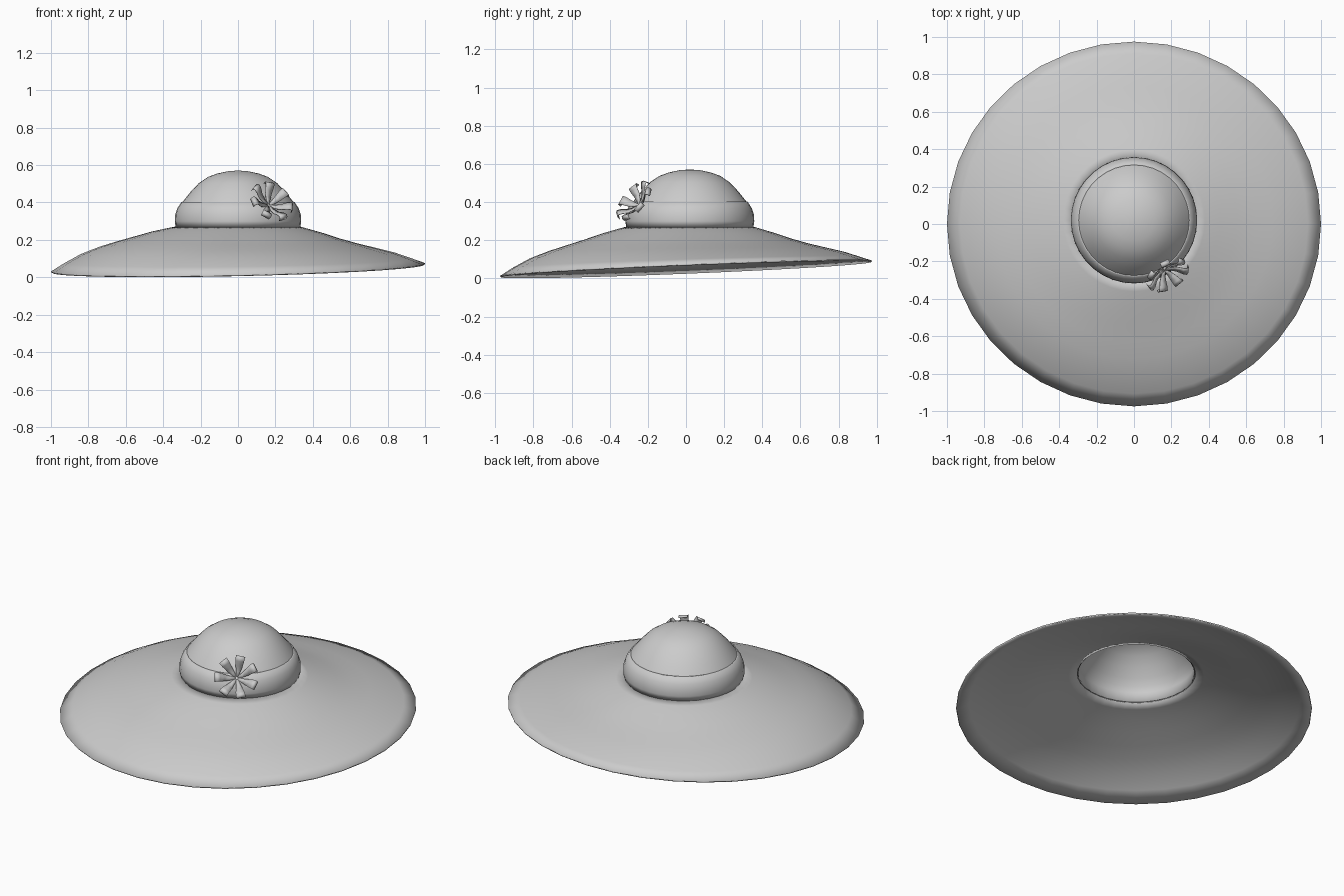
import bpy
import bmesh
import math
from mathutils import Vector, Matrix

SEGMENTS = 36
PETALS = 7
CROWN_Y = 0.02

if "Cube" in bpy.data.objects:
    bpy.data.objects.remove(bpy.data.objects["Cube"], do_unlink=True)


def finish(name, bm, thickness, offset=-1):
    """Turn a bmesh into a smooth object with a thin shell."""
    mesh = bpy.data.meshes.new(name)
    bm.to_mesh(mesh)
    bm.free()
    obj = bpy.data.objects.new(name, mesh)
    bpy.context.collection.objects.link(obj)
    shell = obj.modifiers.new("shell", "SOLIDIFY")
    shell.thickness = thickness
    shell.offset = offset
    bpy.ops.object.select_all(action="DESELECT")
    obj.select_set(True)
    bpy.context.view_layer.objects.active = obj
    bpy.ops.object.shade_smooth_by_angle(angle=math.radians(45))
    return obj


def loft(profile, place):
    """Join rings of points; a zero radius closes the end with a fan."""
    bm = bmesh.new()
    rings = []
    for r, z in profile:
        count = SEGMENTS if r > 0 else 1
        rings.append([bm.verts.new(place(r, z, math.tau * i / SEGMENTS))
                      for i in range(count)])
    for a, b in zip(rings, rings[1:]):
        for i in range(SEGMENTS):
            j = (i + 1) % SEGMENTS
            if len(b) == 1:
                bm.faces.new((a[i], a[j], b[0]))
            else:
                bm.faces.new((a[i], a[j], b[j], b[i]))
    return bm


def crown_point(r, z, angle):
    return (r * math.cos(angle), CROWN_Y + r * math.sin(angle), z)


def brim_point(r, z, angle):
    # The brim tilts toward its edge and bulges a little on one side
    c, s = math.cos(angle), math.sin(angle)
    t = (r - 0.33) / 0.67
    tilt = (0.022 * c + 0.04 * s) * t ** 3
    bulge = 0.018 * max(0, -c) * math.sin(math.pi * t)
    y = r * s * (1 - 0.025 * t) + CROWN_Y * (1 - t)
    return (r * c, y, z + tilt + bulge)


# Wide sloping brim, from the edge inward
brim_profile = [(1.0, 0.053), (0.93, 0.085), (0.84, 0.122), (0.74, 0.152),
                (0.65, 0.176), (0.55, 0.205), (0.46, 0.235), (0.38, 0.258),
                (0.33, 0.272)]
finish("brim", loft(brim_profile, brim_point), 0.008)

# Rounded crown, open underneath
crown_profile = [(0.33, 0.27), (0.331, 0.33), (0.32, 0.365), (0.295, 0.405),
                 (0.255, 0.455), (0.21, 0.503), (0.16, 0.537), (0.11, 0.555),
                 (0.055, 0.567), (0, 0.571)]
finish("crown", loft(crown_profile, crown_point), 0.008)

# Band hugging the lower crown
band_profile = [(0.334, 0.27), (0.338, 0.3), (0.336, 0.335), (0.325, 0.368),
                (0.303, 0.402), (0.295, 0.404)]
finish("hat_band", loft(band_profile, crown_point), 0.004)

# Flower of curled ribbon petals: radius, height, half width along each petal
petal_path = [(0.008, 0.0, 0.006), (0.035, 0.003, 0.012), (0.065, 0.018, 0.019),
              (0.09, 0.042, 0.024), (0.107, 0.052, 0.026), (0.118, 0.045, 0.026),
              (0.12, 0.028, 0.025)]
normal = Vector((0.42, -0.71, 0.57)).normalized()
side = Vector((0, 0, 1)).cross(normal).normalized()
up = normal.cross(side)
frame = Matrix((side, up, normal)).transposed()
center = Vector((0.175, -0.265, 0.4)) - normal * 0.025

bm = bmesh.new()
for k in range(PETALS):
    turn = Matrix.Rotation(math.radians(80) + math.tau * k / PETALS, 3, "Z")
    rows = [[bm.verts.new(center + frame @ (turn @ Vector((r, w * e, h))))
             for e in (-1, 1)] for r, h, w in petal_path]
    for a, b in zip(rows, rows[1:]):
        bm.faces.new((a[0], b[0], b[1], a[1]))
finish("flower", bm, 0.003, 0)
